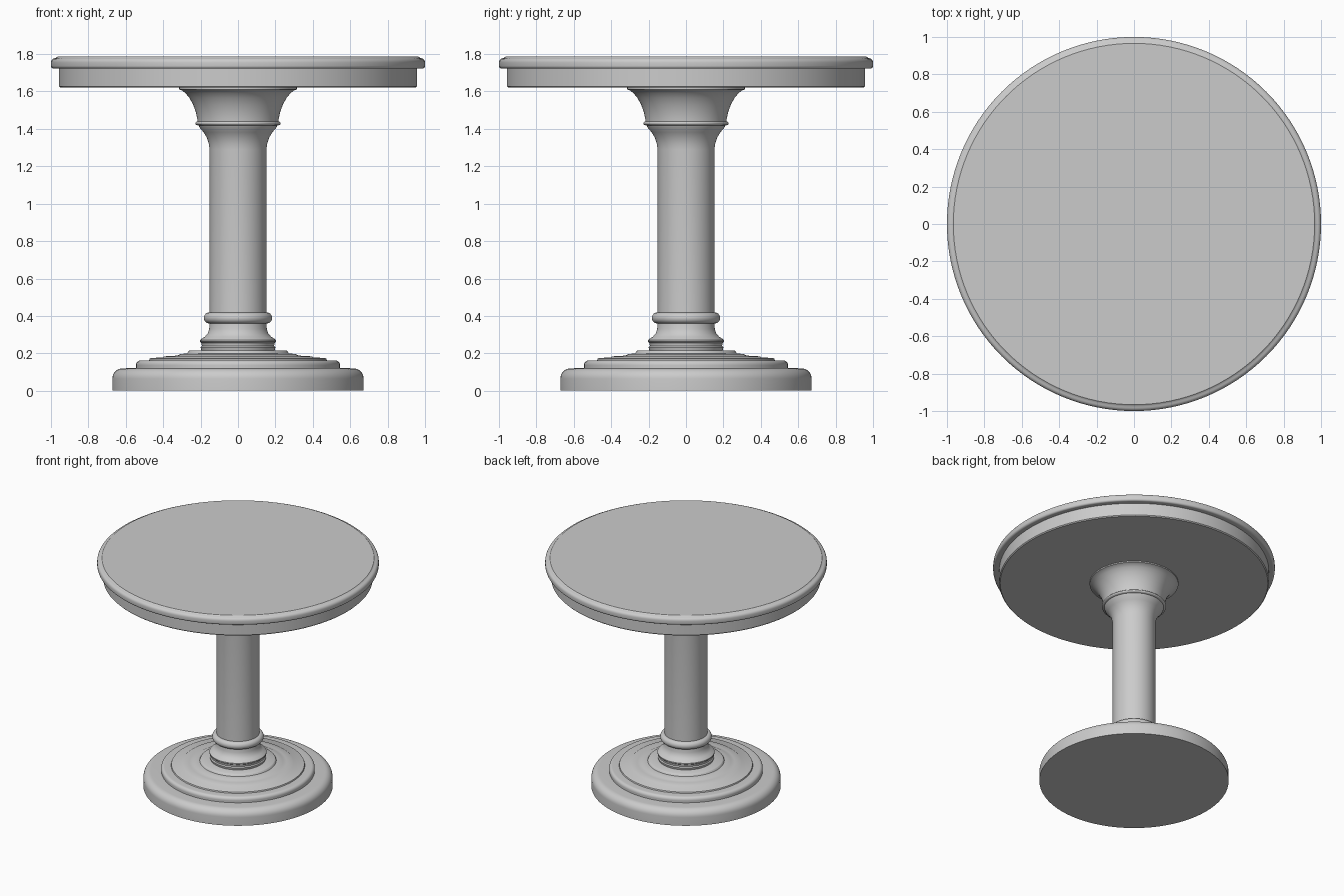
import bpy, bmesh, math

SEGMENTS = 128


def arc(cx, cz, rx, rz, a0, a1, n=6):
    """Points on an elliptical arc, angles in degrees."""
    pts = []
    for i in range(n + 1):
        a = math.radians(a0 + (a1 - a0) * i / n)
        pts.append((cx + rx * math.cos(a), cz + rz * math.sin(a)))
    return pts


def turned(name, profile):
    """Closed solid turned around z from (radius, height) points, bottom to top."""
    bm = bmesh.new()
    rings = []
    for r, z in profile:
        rings.append([bm.verts.new((r * math.cos(2 * math.pi * i / SEGMENTS),
                                    r * math.sin(2 * math.pi * i / SEGMENTS), z))
                      for i in range(SEGMENTS)])
    for a, b in zip(rings, rings[1:]):
        for i in range(SEGMENTS):
            j = (i + 1) % SEGMENTS
            bm.faces.new((a[i], a[j], b[j], b[i]))
    bm.faces.new(rings[0][::-1])
    bm.faces.new(rings[-1])
    mesh = bpy.data.meshes.new(name)
    bm.to_mesh(mesh)
    bm.free()
    obj = bpy.data.objects.new(name, mesh)
    bpy.context.collection.objects.link(obj)
    bpy.ops.object.select_all(action='DESELECT')
    obj.select_set(True)
    bpy.context.view_layer.objects.active = obj
    bpy.ops.object.shade_smooth_by_angle(angle=math.radians(35))
    return obj


# Tabletop with rounded rim and a small step on its upper edge
turned("tabletop", [(0.94, 1.722), (0.985, 1.722)]
       + arc(0.985, 1.737, 0.015, 0.015, -80, 0, 4)
       + arc(0.975, 1.755, 0.025, 0.024, 0, 80, 5)
       + [(0.972, 1.781), (0.966, 1.786)])

# Apron under the top
turned("apron", [(0.95, 1.62), (0.957, 1.627), (0.957, 1.723)])

# Stepped foot
turned("foot", [(0.672, 0.0)]
       + arc(0.617, 0.065, 0.055, 0.055, 0, 90, 8)
       + [(0.545, 0.121), (0.545, 0.137)]
       + arc(0.522, 0.139, 0.023, 0.023, 0, 90, 5)
       + [(0.475, 0.162), (0.472, 0.171), (0.463, 0.176), (0.405, 0.177),
          (0.395, 0.184), (0.345, 0.186), (0.32, 0.190), (0.305, 0.197),
          (0.272, 0.199), (0.266, 0.211), (0.26, 0.215), (0.15, 0.215)])

# Column base moulding
turned("column_base", [(0.195, 0.213), (0.2, 0.232), (0.193, 0.24), (0.196, 0.256),
                       (0.203, 0.262), (0.203, 0.27), (0.197, 0.277)]
       + [(0.178, 0.288), (0.162, 0.306), (0.154, 0.33), (0.152, 0.365)])

# Collar ring
turned("collar", [(0.14, 0.36)] + arc(0.155, 0.389, 0.028, 0.029, -90, 90, 14)
       + [(0.14, 0.418)])

# Shaft flaring out below the capital
turned("shaft", [(0.152, 0.36), (0.152, 1.29), (0.156, 1.32), (0.166, 1.352),
                 (0.184, 1.382), (0.206, 1.408), (0.211, 1.42)])

# Ring between shaft and capital
turned("neck_ring", [(0.19, 1.419), (0.217, 1.419)]
       + arc(0.217, 1.43, 0.011, 0.01, -80, 80, 6) + [(0.19, 1.44)])

# Concave capital
turned("capital", [(0.216, 1.436), (0.218, 1.456), (0.226, 1.492), (0.24, 1.53),
                   (0.26, 1.566), (0.282, 1.592), (0.302, 1.607), (0.315, 1.611),
                   (0.315, 1.623)])
